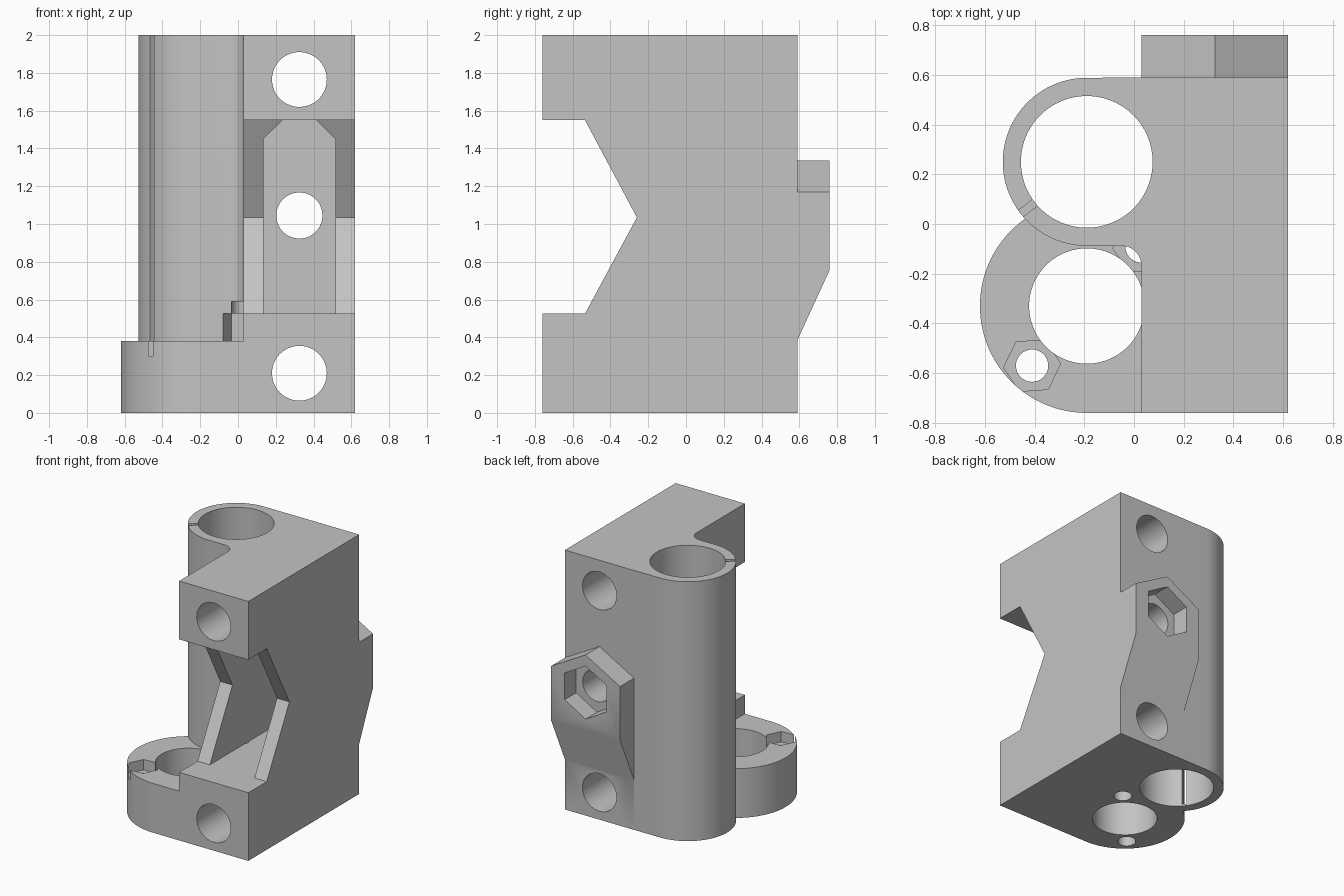
import bpy, bmesh
from math import sin, cos, pi, radians
from mathutils import Vector

cube = bpy.data.objects.get("Cube")
if cube:
    bpy.data.objects.remove(cube, do_unlink=True)

grey = bpy.data.materials.new("plain_grey")
grey.use_nodes = True
grey.diffuse_color = (0.55, 0.55, 0.55, 1)
grey.node_tree.nodes["Principled BSDF"].inputs["Base Color"].default_value = (0.55, 0.55, 0.55, 1)


def arc(cx, cy, r, start, end, steps):
    """Points along an arc, angles in degrees."""
    angles = [radians(start + (end - start) * i / steps) for i in range(steps + 1)]
    return [(cx + r * cos(a), cy + r * sin(a)) for a in angles]


def ring(cx, cy, r, sides=96, turn=0):
    return arc(cx, cy, r, turn, turn + 360, sides)[:-1]


def prism(name, outline, axis, low, high):
    """Extrude a 2D outline along one axis."""
    place = {"x": lambda a, b, h: (h, a, b),
             "y": lambda a, b, h: (a, h, b),
             "z": lambda a, b, h: (a, b, h)}[axis]
    bm = bmesh.new()
    face = bm.faces.new([bm.verts.new(place(a, b, low)) for a, b in outline])
    top = bmesh.ops.extrude_face_region(bm, geom=[face])["geom"]
    moved = [v for v in top if isinstance(v, bmesh.types.BMVert)]
    bmesh.ops.translate(bm, verts=moved, vec=Vector(place(0, 0, high - low)))
    bmesh.ops.recalc_face_normals(bm, faces=bm.faces)
    mesh = bpy.data.meshes.new(name)
    bm.to_mesh(mesh)
    bm.free()
    mesh.materials.append(grey)
    obj = bpy.data.objects.new(name, mesh)
    bpy.context.collection.objects.link(obj)
    return obj


def combine(target, tool, operation):
    """Apply an exact boolean and remove the tool."""
    tool.hide_render = True
    mod = target.modifiers.new(operation, "BOOLEAN")
    mod.operation, mod.solver, mod.object = operation, "EXACT", tool
    bpy.context.view_layer.objects.active = target
    bpy.ops.object.modifier_apply(modifier=mod.name)
    bpy.data.objects.remove(tool, do_unlink=True)


LEFT, RIGHT, MID = 0.03, 0.62, 0.325
FRONT, BACK = -0.76, 0.59
BORE_X, TALL_Y, LOW_Y = -0.19, 0.25, -0.33

# Main block with the V notch in its front
block = prism("bracket_body", [
    (FRONT, 0), (BACK, 0), (BACK, 2), (FRONT, 2), (FRONT, 1.55),
    (-0.535, 1.55), (-0.26, 1.035), (-0.535, 0.525), (FRONT, 0.525)], "x", LEFT, RIGHT)

# Tall bearing sleeve, with a fillet into the block
sleeve = prism("bearing_sleeve",
               [(0.1, BACK)] + arc(BORE_X, TALL_Y, 0.338, 90, 270, 64)
               + arc(-0.05, -0.168, 0.08, 90, 0, 12) + [(0.1, -0.168)], "z", 0, 2)
combine(block, sleeve, "UNION")

# Low rounded foot around the second bore
foot = prism("rounded_foot",
             arc(BORE_X, LOW_Y, 0.43, 90, 270, 64) + [(0.1, FRONT), (0.1, 0.1)], "z", 0, 0.38)
combine(block, foot, "UNION")

# Nut boss on the back, peaked on top and sloped below
boss = prism("nut_boss", [(LEFT, 0.25), (RIGHT, 0.25), (RIGHT, 1.17),
                          (MID, 1.335), (LEFT, 1.17)], "y", 0.55, 0.76)
slope = prism("slope_cutter", [(0.5, 0.19), (0.8, 0.842), (0.8, 0.1), (0.5, 0.1)], "x", -0.1, 0.8)
combine(boss, slope, "DIFFERENCE")
combine(block, boss, "UNION")

# Cutters: bores, pocket, cross holes, nut traps and screw holes
cutters = [
    prism("tall_bore", ring(BORE_X, TALL_Y, 0.265), "z", -0.1, 2.1),
    prism("low_bore", ring(BORE_X, LOW_Y, 0.232), "z", -0.1, 0.381),
    prism("front_pocket", [(0.135, 0.525), (0.515, 0.525), (0.515, 1.45), (0.415, 1.55),
                           (0.235, 1.55), (0.135, 1.45)], "y", -0.9, 0.4),
    prism("boss_hole", ring(MID, 1.045, 0.122, 64), "y", 0.2, 0.9),
    prism("boss_nut_trap", ring(MID, 1.045, 0.205, 6, 30), "y", 0.62, 0.9),
]
for z in (0.21, 1.765):
    cutters.append(prism("cross_hole", ring(MID, z, 0.145, 64), "y", -0.9, 0.9))
for x, y in ((-0.41, -0.57), (0.03, -0.09)):
    cutters.append(prism("screw_hole", ring(x, y, 0.065, 40), "z", -0.1, 0.59))
    cutters.append(prism("nut_trap", ring(x, y, 0.115, 6, 4), "z", 0.3, 0.525))

# Narrow clamping slit through the sleeve wall
along = Vector((-0.79, -0.62)).normalized()
across = Vector((-along.y, along.x)) * 0.016
centre = Vector((BORE_X, TALL_Y))
corners = [centre + along * d + across * s
           for d, s in ((0.2, -1), (0.365, -1), (0.365, 1), (0.2, 1))]
cutters.append(prism("slit", [tuple(c) for c in corners], "z", 0.015, 2.1))

for cutter in cutters:
    combine(block, cutter, "DIFFERENCE")

# Smooth the bores and keep the edges crisp
bpy.ops.object.select_all(action="DESELECT")
block.select_set(True)
bpy.context.view_layer.objects.active = block
bpy.ops.object.shade_smooth_by_angle(angle=radians(25))
